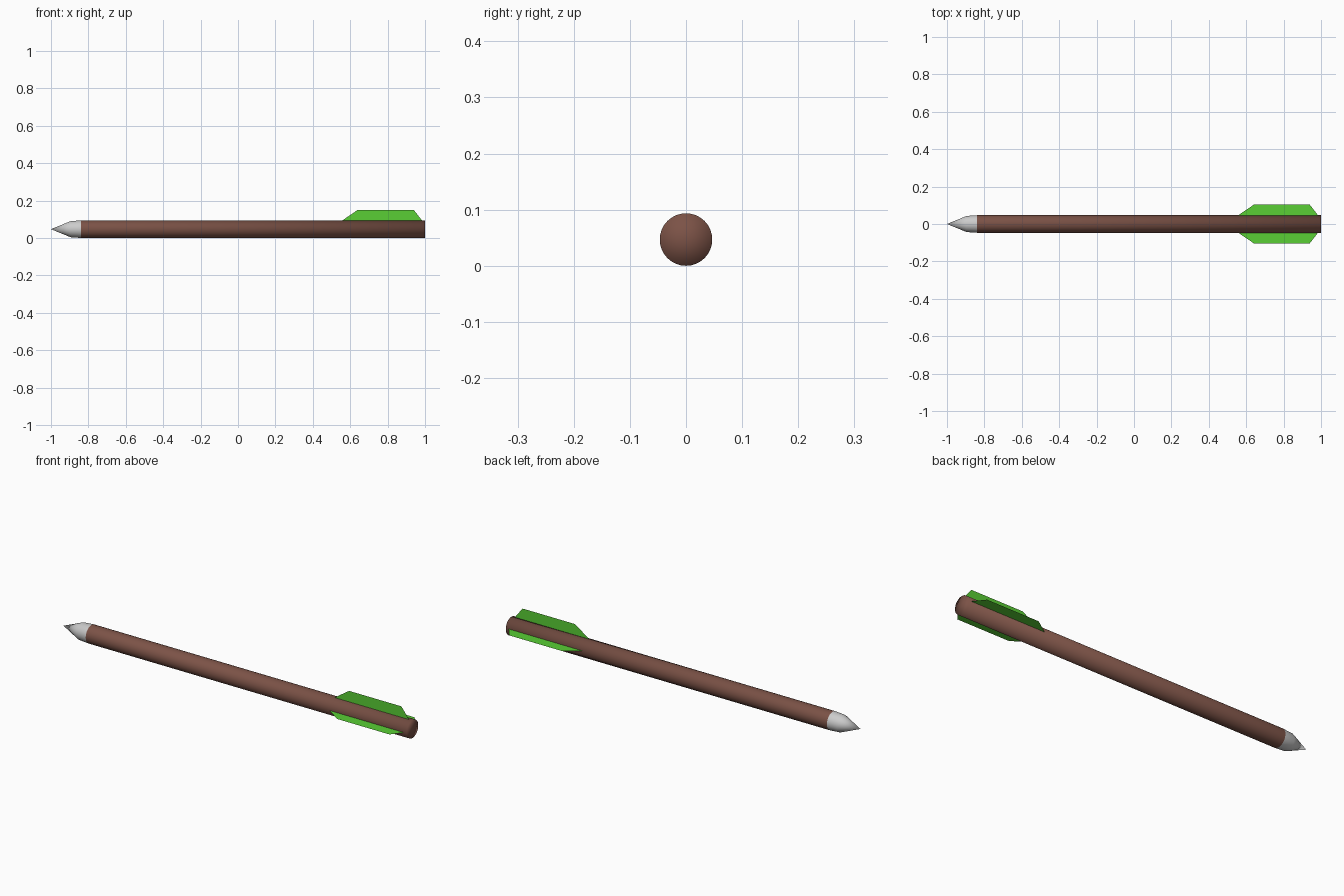
import bpy, bmesh
from math import pi, cos, sin
from mathutils import Matrix

if "Cube" in bpy.data.objects:
    bpy.data.objects.remove(bpy.data.objects["Cube"])

R = 0.0468          # shaft radius, also height of the axis
SIDES = 32


def material(name, color):
    m = bpy.data.materials.new(name)
    m.diffuse_color = color
    m.use_nodes = True
    m.node_tree.nodes["Principled BSDF"].inputs["Base Color"].default_value = m.diffuse_color
    return m


def add_object(name, bm, mat=None):
    bmesh.ops.recalc_face_normals(bm, faces=bm.faces)
    mesh = bpy.data.meshes.new(name)
    bm.to_mesh(mesh)
    bm.free()
    obj = bpy.data.objects.new(name, mesh)
    bpy.context.collection.objects.link(obj)
    obj.location.z = R
    if mat:
        mesh.materials.append(mat)
    return obj


def lathe_x(name, profile, mat=None):
    """Revolve (x, radius) points around the x axis; radius 0 closes to a point."""
    bm = bmesh.new()
    rings = []
    for x, r in profile:
        n = SIDES if r else 1
        rings.append([bm.verts.new((x, r * cos(2 * pi * i / SIDES), r * sin(2 * pi * i / SIDES)))
                      for i in range(n)])
    for a, b in zip(rings, rings[1:]):
        for i in range(SIDES):
            j = (i + 1) % SIDES
            corners = [a[i % len(a)], a[j % len(a)], b[j % len(b)], b[i % len(b)]]
            bm.faces.new(list(dict.fromkeys(corners)))
    for f in bm.faces:
        f.smooth = True
    return add_object(name, bm, mat)


brown = material("brown_wood", (0.20, 0.085, 0.062, 1))
green = material("green_feather", (0.10, 0.62, 0.035, 1))

# Shaft with softly shaded butt end
lathe_x("shaft", [(-0.84, R), (1.0, R), (1.0, 0)], brown)

# Metal point: short collar and cone
lathe_x("arrow_head", [(-0.84, R), (-0.895, 0.043), (-1.0, 0)])

# Three thin fletchings, a quarter turn apart, each slightly off the axis
outline = [(0.555, 0.045), (0.64, 0.103), (0.94, 0.103), (0.985, 0.045)]
for name, angle in (("top_fletching", 0), ("right_fletching", -pi / 2), ("left_fletching", pi / 2)):
    bm = bmesh.new()
    bm.faces.new([bm.verts.new((x, -0.005, z)) for x, z in outline])
    bm.transform(Matrix.Rotation(angle, 4, 'X'))
    add_object(name, bm, green)
